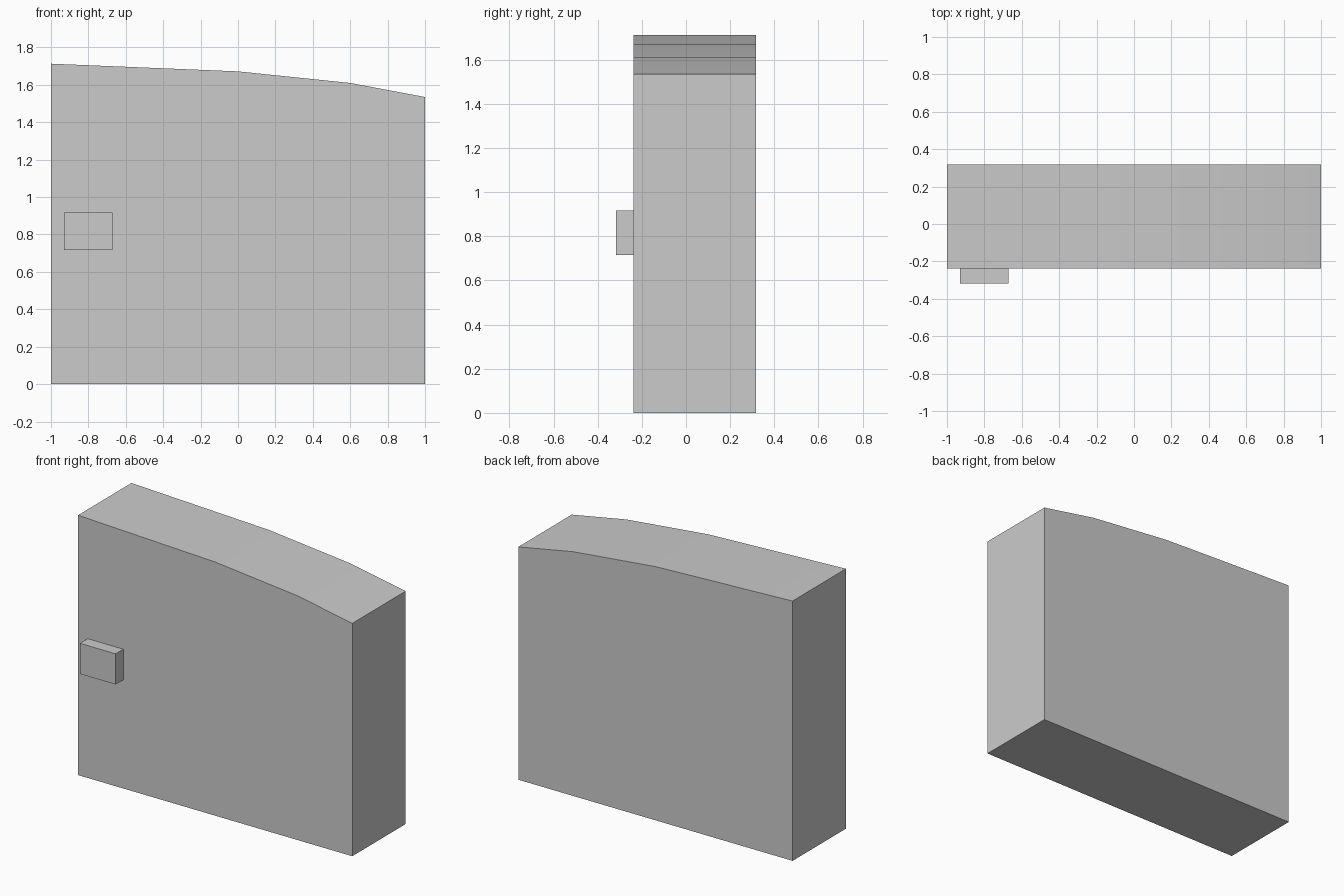
import bpy, bmesh, math

if "Cube" in bpy.data.objects:
    bpy.data.objects.remove(bpy.data.objects["Cube"])


def prism(name, profile, y0, y1):
    """Extrude an x/z outline along y."""
    bm = bmesh.new()
    face = bm.faces.new([bm.verts.new((x, y0, z)) for x, z in profile])
    ext = bmesh.ops.extrude_face_region(bm, geom=[face], use_keep_orig=True)
    verts = [g for g in ext["geom"] if isinstance(g, bmesh.types.BMVert)]
    bmesh.ops.translate(bm, verts=verts, vec=(0, y1 - y0, 0))
    bmesh.ops.recalc_face_normals(bm, faces=bm.faces)
    mesh = bpy.data.meshes.new(name)
    bm.to_mesh(mesh)
    bm.free()
    obj = bpy.data.objects.new(name, mesh)
    bpy.context.collection.objects.link(obj)
    return obj


# Main slab with a gently curved, sloping top
panel = prism("panel", [(-1, 0), (1, 0), (1, 1.535), (0.6, 1.61),
                        (0, 1.672), (-1, 1.713)], -0.238, 0.318)
bpy.context.view_layer.objects.active = panel
panel.select_set(True)
bpy.ops.object.shade_smooth_by_angle(angle=math.radians(30))

# Small block handle on the front
prism("handle", [(-0.93, 0.716), (-0.67, 0.716), (-0.67, 0.918),
                 (-0.93, 0.918)], -0.318, -0.238)
